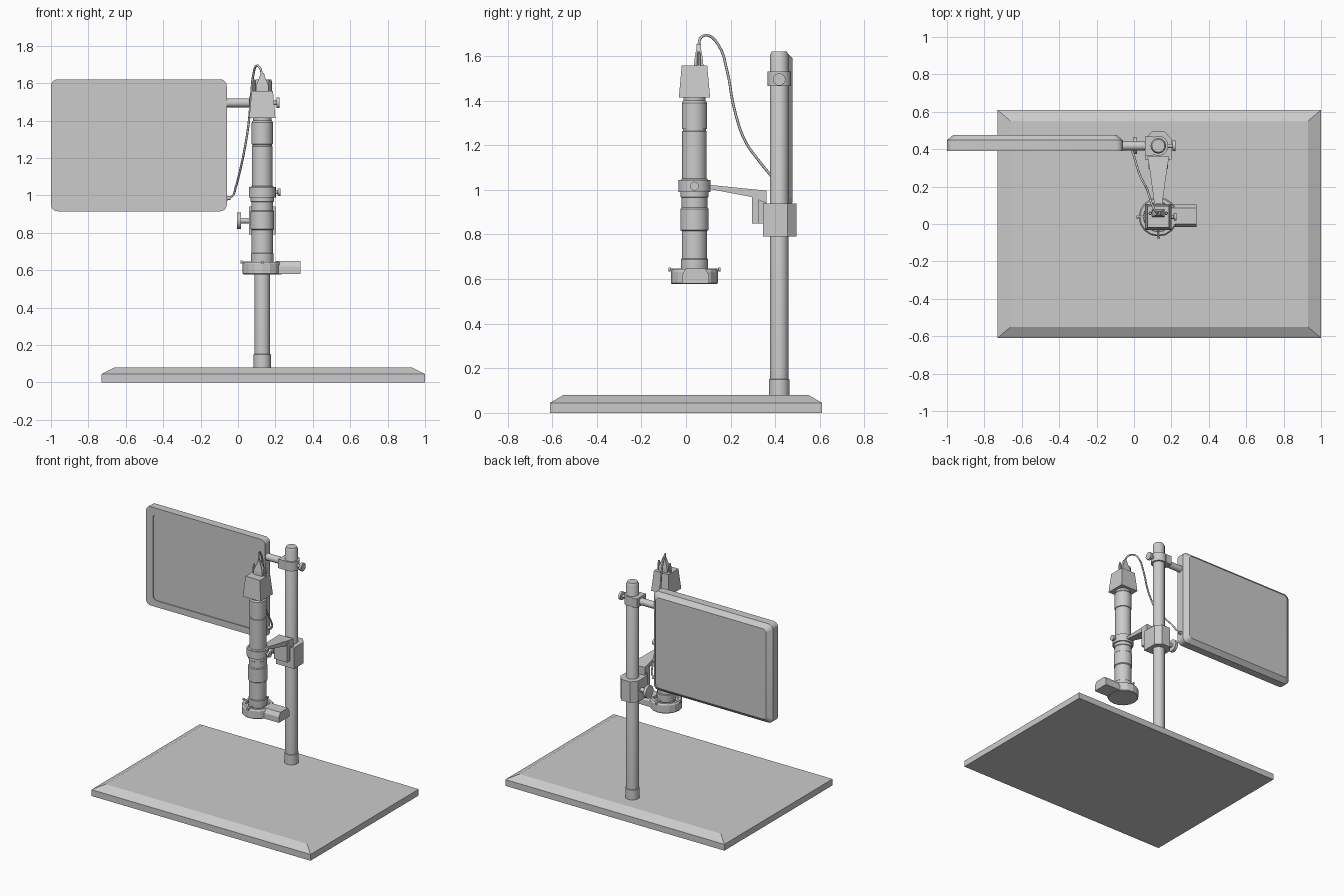
import bpy, bmesh, math
from mathutils import Vector, Matrix

if "Cube" in bpy.data.objects:
    bpy.data.objects.remove(bpy.data.objects["Cube"])

POLE = (0.13, 0.418)
TUBE = (0.13, 0.038)


def loft(name, rings, smooth=False):
    """Skin a stack of equal-length point rings and cap both ends."""
    bm = bmesh.new()
    vs = [[bm.verts.new(p) for p in r] for r in rings]
    n = len(rings[0])
    for a, b in zip(vs, vs[1:]):
        for i in range(n):
            j = (i + 1) % n
            bm.faces.new((a[i], a[j], b[j], b[i]))
    bm.faces.new(vs[0][::-1])
    bm.faces.new(vs[-1])
    bmesh.ops.recalc_face_normals(bm, faces=bm.faces)
    me = bpy.data.meshes.new(name)
    bm.to_mesh(me)
    bm.free()
    ob = bpy.data.objects.new(name, me)
    bpy.context.collection.objects.link(ob)
    if smooth:
        bpy.ops.object.select_all(action='DESELECT')
        ob.select_set(True)
        bpy.context.view_layer.objects.active = ob
        bpy.ops.object.shade_smooth_by_angle(angle=math.radians(32))
    return ob


def lathe(name, origin, profile, n=32, axis=(0, 0, 1)):
    """Revolve (radius, distance along axis) pairs."""
    rot = Vector((0, 0, 1)).rotation_difference(Vector(axis)).to_matrix()
    o = Vector(origin)
    rings = [[o + rot @ Vector((r * math.cos(2 * math.pi * i / n),
                                r * math.sin(2 * math.pi * i / n), h))
              for i in range(n)] for r, h in profile]
    return loft(name, rings, n > 16)


def rect(x0, x1, y0, y1, z):
    return [(x0, y0, z), (x1, y0, z), (x1, y1, z), (x0, y1, z)]


def box(name, x0, x1, y0, y1, z0, z1):
    return loft(name, [rect(x0, x1, y0, y1, z0), rect(x0, x1, y0, y1, z1)])


def panel_ring(x0, x1, z0, z1, y, rad, seg=5):
    """Rounded rectangle in the xz plane."""
    pts = []
    for k, (cx, cz) in enumerate(((x1 - rad, z1 - rad), (x0 + rad, z1 - rad),
                                  (x0 + rad, z0 + rad), (x1 - rad, z0 + rad))):
        for i in range(seg + 1):
            a = math.pi / 2 * (k + i / seg)
            pts.append((cx + rad * math.cos(a), y, cz + rad * math.sin(a)))
    return pts


# Base plate with sloped edges
loft("base_plate", [rect(-0.73, 1.0, -0.61, 0.61, 0),
                    rect(-0.73, 1.0, -0.61, 0.61, 0.045),
                    rect(-0.66, 0.93, -0.55, 0.55, 0.08)])

# Upright pole with foot collar
lathe("pole", (*POLE, 0), [(0.046, 0.07), (0.046, 0.15), (0.041, 0.152),
                           (0.041, 1.605), (0.034, 1.62)])

# Monitor: recessed screen, rounded frame, bevelled back
loft("monitor", [panel_ring(-0.945, -0.115, 0.96, 1.575, 0.398, 0.03),
                 panel_ring(-0.945, -0.115, 0.96, 1.575, 0.391, 0.03),
                 panel_ring(-1.0, -0.06, 0.915, 1.62, 0.391, 0.035),
                 panel_ring(-1.0, -0.06, 0.915, 1.62, 0.448, 0.035),
                 panel_ring(-0.965, -0.095, 0.945, 1.59, 0.477, 0.025)], True)

# Monitor arm and its pole clamp
lathe("monitor_arm", (-0.07, POLE[1], 1.495), [(0.024, 0), (0.024, 0.15)], 24, (1, 0, 0))
lathe("monitor_clamp", (*POLE, 1.465), [(0.053, 0), (0.053, 0.065)])
box("monitor_clamp_lug", 0.06, 0.105, 0.367, 0.469, 1.465, 1.53)
lathe("monitor_clamp_knob", (0.17, POLE[1], 1.495),
      [(0.011, 0), (0.011, 0.035), (0.028, 0.036), (0.028, 0.053)], 24, (1, 0, 0))

# Focus block, chamfered at the back
outline = [(0.06, 0.345), (0.2, 0.345), (0.2, 0.455), (0.165, 0.495),
           (0.095, 0.495), (0.06, 0.455)]
loft("focus_block", [[(x, y, z) for x, y in outline] for z in (0.79, 0.94)])
lathe("focus_knob", (0.065, POLE[1], 0.865),
      [(0.015, 0), (0.015, 0.048), (0.044, 0.05), (0.044, 0.07)], 24, (-1, 0, 0))

# Slide plates and tapered arm to the tube
box("slide_rail", 0.095, 0.165, 0.325, 0.36, 0.85, 0.99)
box("slide_plate", 0.078, 0.182, 0.295, 0.326, 0.85, 0.985)
loft("tube_arm", [[(0.13 + s * w, y, z) for s, z in ((-1, lo), (1, lo), (1, hi), (-1, hi))]
                  for y, w, lo, hi in ((0.10, 0.02, 1.005, 1.023),
                                       (0.295, 0.047, 0.968, 1.003),
                                       (0.36, 0.058, 0.94, 0.997))])

# Lens tube
lathe("lens_tube", (*TUBE, 0),
      [(0.055, 0.6), (0.061, 0.64), (0.061, 0.688), (0.057, 0.692), (0.057, 0.815),
       (0.063, 0.82), (0.063, 0.915), (0.058, 0.92), (0.058, 0.965), (0.062, 0.968),
       (0.062, 1.045), (0.055, 1.05), (0.055, 1.262), (0.052, 1.264), (0.052, 1.272),
       (0.057, 1.274), (0.057, 1.39), (0.05, 1.4), (0.05, 1.42)])
lathe("tube_collar", (*TUBE, 0.99), [(0.072, 0), (0.072, 0.054)])
lathe("tube_collar_knob", (0.195, TUBE[1], 1.017),
      [(0.01, 0), (0.01, 0.017), (0.02, 0.018), (0.02, 0.033)], 20, (1, 0, 0))

# Ring light with set screws and switch housing
lathe("ring_light", (*TUBE, 0), [(0.1, 0.577), (0.105, 0.582), (0.105, 0.635),
                                 (0.098, 0.645), (0.08, 0.645), (0.078, 0.628)], 16)
for i, d in enumerate(((-1, 0, 0), (0, -1, 0), (0, 1, 0))):
    p = Vector((*TUBE, 0.643)) + 0.06 * Vector(d)
    lathe("ring_screw_%d" % (i + 1), p,
          [(0.004, 0), (0.004, 0.046), (0.008, 0.047), (0.008, 0.056)], 12, d)
side = [(-0.06, 0.58), (0.06, 0.58), (0.06, 0.62), (0.042, 0.648), (-0.042, 0.648), (-0.06, 0.62)]
loft("light_housing", [[(x, 0.043 + y, z) for y, z in side] for x in (0.2, 0.335)])

# Camera head, tapered upward
def square(h, z):
    return rect(TUBE[0] - h, TUBE[0] + h, TUBE[1] - h, TUBE[1] + h, z)

loft("camera_head", [square(0.07, 1.415), square(0.057, 1.558)])

# Cable connector and its two screws
def plug(w, d, z):
    return rect(0.13 - w, 0.13 + w, 0.057 - d, 0.057 + d, z)

loft("cable_connector", [plug(0.034, 0.021, 1.555), plug(0.034, 0.019, 1.585),
                         plug(0.016, 0.011, 1.63), plug(0.009, 0.009, 1.655)])
for s in (-1, 1):
    lathe("connector_screw_left" if s < 0 else "connector_screw_right",
          (0.13 + s * 0.043, 0.057, 1.55), [(0.009, 0), (0.009, 0.05), (0.006, 0.07)], 10)

# Cable from camera to monitor
path = [(0.13, 0.057, 1.64), (0.118, 0.065, 1.68), (0.1, 0.095, 1.693),
        (0.083, 0.145, 1.65), (0.07, 0.185, 1.53), (0.055, 0.215, 1.37),
        (0.03, 0.265, 1.22), (0.008, 0.335, 1.12), (-0.012, 0.395, 1.045),
        (-0.032, 0.425, 0.995), (-0.07, 0.43, 0.985)]
cu = bpy.data.curves.new("cable", 'CURVE')
cu.dimensions = '3D'
cu.bevel_depth = 0.006
cu.bevel_resolution = 2
cu.resolution_u = 6
cu.use_fill_caps = True
sp = cu.splines.new('BEZIER')
sp.bezier_points.add(len(path) - 1)
for bp, co in zip(sp.bezier_points, path):
    bp.co = co
    bp.handle_left_type = bp.handle_right_type = 'AUTO'
bpy.context.collection.objects.link(bpy.data.objects.new("cable", cu))
lathe("cable_plug", (-0.065, 0.43, 0.985), [(0.012, 0), (0.01, 0.025)], 12, (1, 0, 0))
